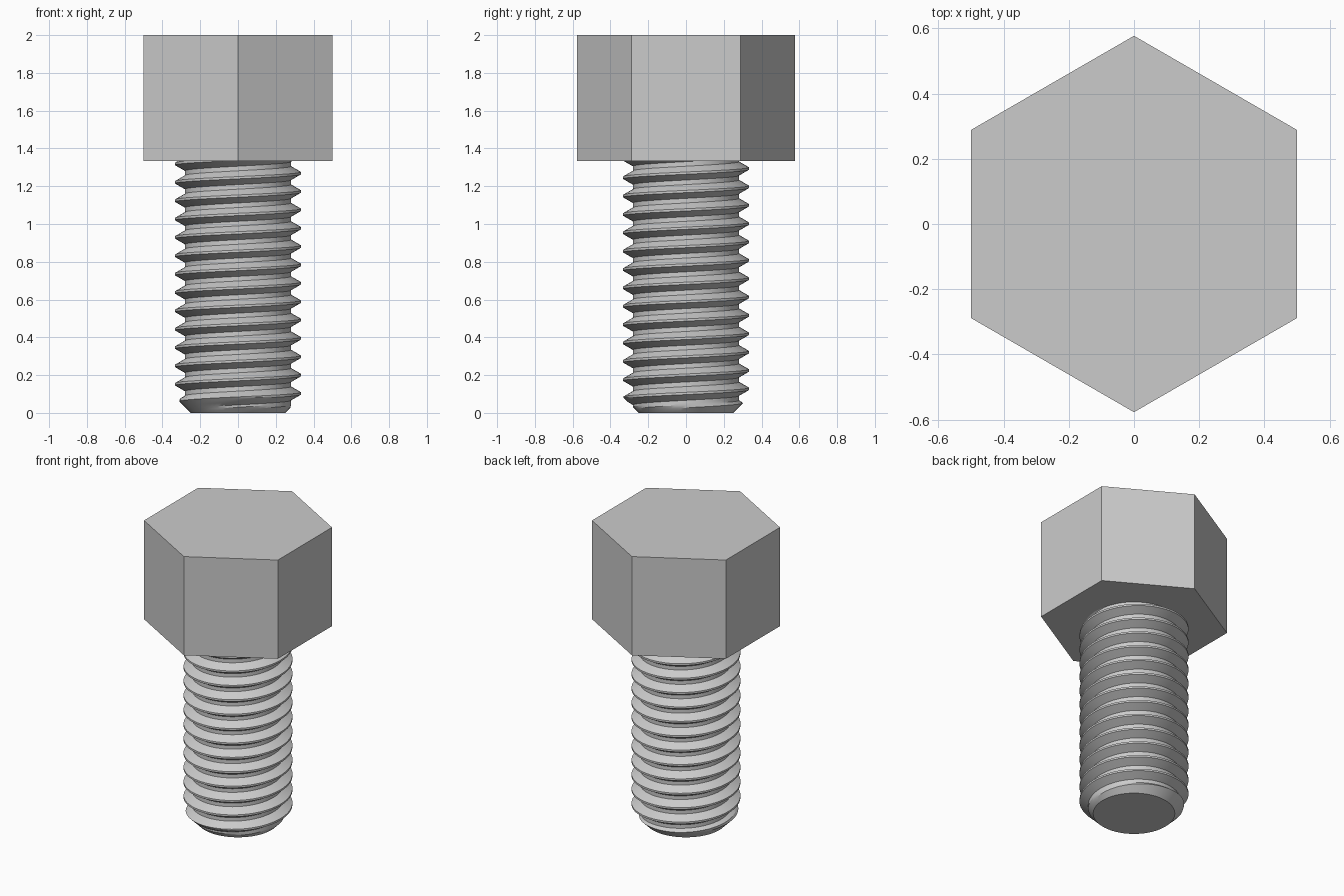
import bpy, bmesh
from math import sin, cos, pi, atan2, radians, sqrt

cube = bpy.data.objects.get("Cube")
if cube:
    bpy.data.objects.remove(cube, do_unlink=True)

# Proportions of the bolt
ACROSS_FLATS = 1.0
TOTAL, HEAD = 2.0, 2 / 3
SHANK_TOP = TOTAL - HEAD
CREST, PITCH, TIP = 1 / 3, 0.0972, 0.25
ROOT = CREST - 0.5413 * PITCH
FIRST_CREST = 0.103
SEGMENTS, TURNS = 64, 17

steel = bpy.data.materials.new("steel_grey")
grey = (0.6, 0.6, 0.6, 1)
steel.diffuse_color = grey
steel.use_nodes = True
steel.node_tree.nodes["Principled BSDF"].inputs["Base Color"].default_value = grey

# Hexagonal head
bpy.ops.mesh.primitive_cylinder_add(vertices=6, radius=ACROSS_FLATS / sqrt(3),
                                    depth=HEAD, location=(0, 0, TOTAL - HEAD / 2))
head = bpy.context.object
head.name = head.data.name = "hex_head"
head.data.materials.append(steel)

# Thread profile over one pitch: height as a fraction of pitch, depth 0 root to 1 crest
corners = [(-3 / 8, 0), (-1 / 16, 1), (1 / 16, 1), (3 / 8, 0)]
profile = []
for (h0, d0), (h1, d1) in zip(corners, corners[1:] + [(5 / 8, 0)]):
    profile += [(h0, d0), ((h0 + h1) / 2, (d0 + d1) / 2)]

# Sweep the profile up a right-hand helix, trimmed by the tip chamfer and the head
bm = bmesh.new()
strip = []
for k in range(SEGMENTS * TURNS + 1):
    angle = 2 * pi * k / SEGMENTS
    base = FIRST_CREST + (k / SEGMENTS - 2) * PITCH
    ring = []
    for h, d in profile:
        z = min(max(base + h * PITCH, 0), SHANK_TOP + 0.02)
        r = min(ROOT + d * (CREST - ROOT), TIP + z)
        ring.append(bm.verts.new((r * cos(angle), r * sin(angle), z)))
    strip.append(ring)
for k in range(SEGMENTS * (TURNS - 1)):
    a = strip[k] + [strip[k + SEGMENTS][0]]
    b = strip[k + 1] + [strip[k + 1 + SEGMENTS][0]]
    for j in range(len(profile)):
        bm.faces.new((a[j], b[j], b[j + 1], a[j + 1]))
bmesh.ops.remove_doubles(bm, verts=bm.verts, dist=1e-5)
bmesh.ops.delete(bm, geom=[v for v in bm.verts if not v.link_faces], context='VERTS')

# Flat disc closing the tip
rim = [v for v in bm.verts if v.co.z < 1e-6]
rim.sort(key=lambda v: -atan2(v.co.y, v.co.x))
bm.faces.new(rim)

mesh = bpy.data.meshes.new("threaded_shank")
bm.to_mesh(mesh)
bm.free()
mesh.materials.append(steel)
shank = bpy.data.objects.new("threaded_shank", mesh)
bpy.context.collection.objects.link(shank)

bpy.ops.object.select_all(action='DESELECT')
shank.select_set(True)
bpy.context.view_layer.objects.active = shank
bpy.ops.object.shade_smooth_by_angle(angle=radians(25))
